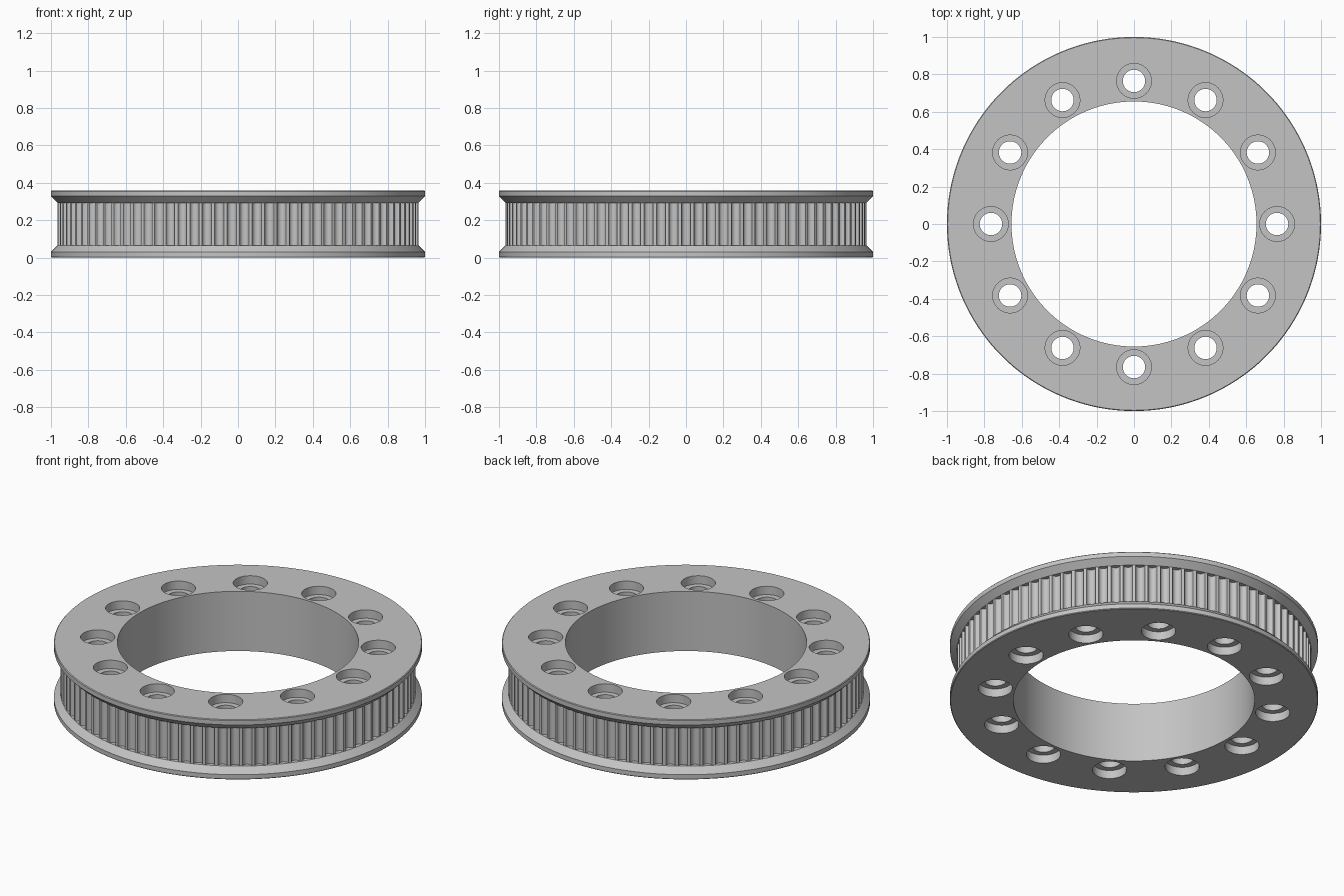
import bpy, bmesh
from math import cos, sin, pi, radians
from mathutils import Matrix

cube = bpy.data.objects.get("Cube")
if cube:
    bpy.data.objects.remove(cube, do_unlink=True)

HEIGHT = 0.358
RIM, SLOPE = 0.03, 0.065      # flange edge height, end of flange slope
BORE, TOOTH_R = 0.655, 0.965
TEETH, HOLES, BOLT_R = 90, 12, 0.765
SEGMENTS = 180

grey = bpy.data.materials.new("grey metal")
grey.use_nodes = True
colour = (0.55, 0.55, 0.55, 1)
grey.diffuse_color = colour
grey.node_tree.nodes["Principled BSDF"].inputs["Base Color"].default_value = colour


def make_object(name, bm):
    mesh = bpy.data.meshes.new(name)
    bmesh.ops.recalc_face_normals(bm, faces=bm.faces)
    bm.to_mesh(mesh)
    bm.free()
    mesh.materials.append(grey)
    obj = bpy.data.objects.new(name, mesh)
    bpy.context.collection.objects.link(obj)
    return obj


def lathe(name, profile):
    """Revolve a closed (radius, z) profile about the z axis."""
    bm = bmesh.new()
    rings = [[bm.verts.new((r * cos(a), r * sin(a), z)) for r, z in profile]
             for a in (2 * pi * i / SEGMENTS for i in range(SEGMENTS))]
    n = len(profile)
    for i, ring in enumerate(rings):
        after = rings[(i + 1) % SEGMENTS]
        for j in range(n):
            k = (j + 1) % n
            bm.faces.new((ring[j], after[j], after[k], ring[k]))
    return make_object(name, bm)


def add_cylinders(bm, count, distance, radius, z0, z1, sides):
    """Ring of upright cylinders spaced evenly about the z axis."""
    for i in range(count):
        place = (Matrix.Rotation(2 * pi * i / count, 4, 'Z')
                 @ Matrix.Translation((distance, 0, (z0 + z1) / 2)))
        bmesh.ops.create_cone(bm, cap_ends=True, segments=sides, radius1=radius,
                              radius2=radius, depth=z1 - z0, matrix=place)


def cut(target, name, bm):
    cutter = make_object(name, bm)
    cutter.hide_render = True
    mod = target.modifiers.new(name, 'BOOLEAN')
    mod.operation, mod.solver, mod.object = 'DIFFERENCE', 'EXACT', cutter
    bpy.context.view_layer.objects.active = target
    bpy.ops.object.modifier_apply(modifier=mod.name)
    bpy.data.objects.remove(cutter, do_unlink=True)


# Ring body with a sloped flange at each end
lower = [(BORE, 0), (0.996, 0), (1, 0.004), (1, RIM), (TOOTH_R, SLOPE)]
upper = [(r, HEIGHT - z) for r, z in reversed(lower)]
ring = lathe("toothed_pulley_ring", lower + upper)

# Belt grooves around the rim
bm = bmesh.new()
add_cylinders(bm, TEETH, TOOTH_R, 0.025, SLOPE, HEIGHT - SLOPE, 14)
cut(ring, "groove_cutter", bm)

# Counterbores on both faces
bm = bmesh.new()
add_cylinders(bm, HOLES, BOLT_R, 0.093, -0.1, 0.05, 40)
add_cylinders(bm, HOLES, BOLT_R, 0.093, HEIGHT - 0.05, HEIGHT + 0.1, 40)
cut(ring, "counterbore_cutter", bm)

# Bolt holes right through
bm = bmesh.new()
add_cylinders(bm, HOLES, BOLT_R, 0.06, -0.1, HEIGHT + 0.1, 32)
cut(ring, "bolt_hole_cutter", bm)

bpy.ops.object.select_all(action='DESELECT')
ring.select_set(True)
bpy.context.view_layer.objects.active = ring
bpy.ops.object.shade_smooth_by_angle(angle=radians(30))
